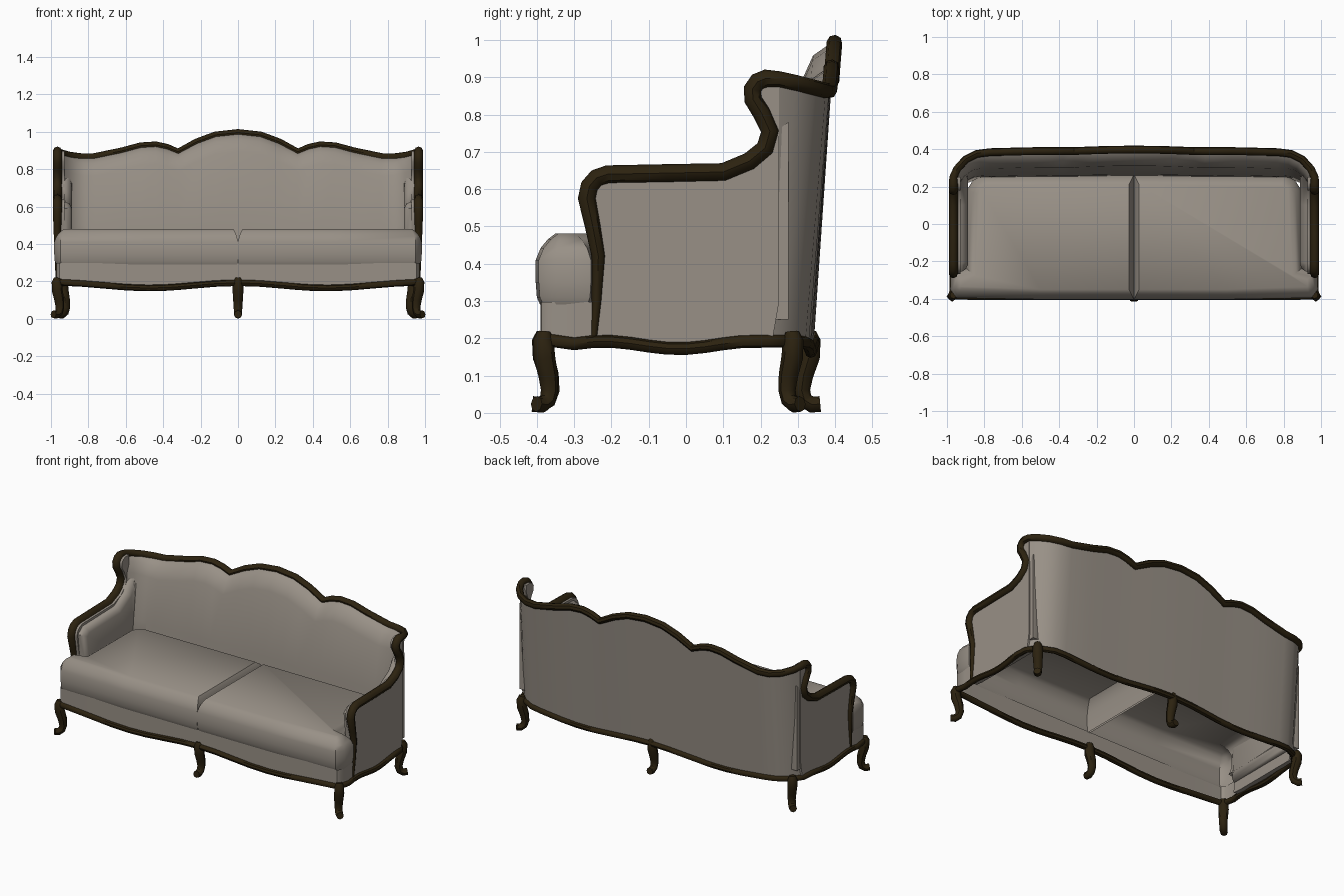
import bpy, bmesh
from math import cos, pi, radians, hypot
from mathutils import Vector

cube = bpy.data.objects.get("Cube")
if cube:
    bpy.data.objects.remove(cube, do_unlink=True)


def material(name, rgb):
    m = bpy.data.materials.new(name)
    m.use_nodes = True
    m.diffuse_color = (*rgb, 1)
    m.node_tree.nodes["Principled BSDF"].inputs["Base Color"].default_value = (*rgb, 1)
    return m


FABRIC = material("taupe fabric", (0.315, 0.28, 0.24))
WOOD = material("dark wood", (0.025, 0.016, 0.005))
parts = []


def add(name, data, mat):
    obj = bpy.data.objects.new(name, data)
    bpy.context.collection.objects.link(obj)
    data.materials.append(mat)
    parts.append(obj)


def loft(name, sections, closed=True, first_cap=True):
    """Skin a list of equal-length fabric sections; closed ones are capped."""
    bm = bmesh.new()
    rows = [[bm.verts.new(p) for p in s] for s in sections]
    n = len(rows[0])
    for a, b in zip(rows, rows[1:]):
        for i in range(n if closed else n - 1):
            j = (i + 1) % n
            bm.faces.new((a[i], a[j], b[j], b[i]))
    if closed:
        bm.faces.new(rows[-1])
        if first_cap:
            bm.faces.new(rows[0])
    bmesh.ops.recalc_face_normals(bm, faces=bm.faces)
    me = bpy.data.meshes.new(name)
    bm.to_mesh(me)
    bm.free()
    add(name, me, FABRIC)


def tube(name, points, radii, cyclic=False):
    """Round wooden moulding along a path with a radius at each point."""
    cu = bpy.data.curves.new(name, "CURVE")
    cu.dimensions = "3D"
    cu.bevel_depth = 1
    cu.bevel_resolution = 2
    cu.use_fill_caps = True
    sp = cu.splines.new("POLY")
    sp.points.add(len(points) - 1)
    sp.use_cyclic_u = cyclic
    for p, co, r in zip(sp.points, points, radii):
        p.co = (*co, 1)
        p.radius = r
    add(name, cu, WOOD)


def inset(outline, d):
    """Mitred inward offset of a counter-clockwise outline."""
    out = []
    for i, p in enumerate(outline):
        p = Vector(p)
        a = (p - Vector(outline[i - 1])).normalized()
        b = (Vector(outline[(i + 1) % len(outline)]) - p).normalized()
        na, nb = Vector((-a.y, a.x)), Vector((-b.y, b.x))
        out.append(p + (na + nb) * d / (1 + na.dot(nb)))
    return out


def mirror(half):
    """Extend a half path that ends on the centre line to the other side."""
    return half + [(-x, y, z) for x, y, z in reversed(half[:-1])]


def wave(x):
    return 0.178 + 0.014 * cos(2 * pi * x / 0.95)


def side_wave(y):
    return 0.182 - 0.01 * cos(2 * pi * (y + 0.02) / 0.4)


# Arm and wing outline (y, z), then the crest from the wing to the centre
ARM = [(-0.248, 0.19), (-0.24, 0.3), (-0.235, 0.42), (-0.25, 0.5), (-0.266, 0.575),
       (-0.259, 0.608), (-0.24, 0.63), (-0.21, 0.64), (-0.05, 0.643), (0.1, 0.646),
       (0.17, 0.675), (0.212, 0.71), (0.225, 0.755), (0.202, 0.805), (0.18, 0.84),
       (0.178, 0.868), (0.192, 0.888), (0.215, 0.897)]
CREST = [(0.966, 0.25, 0.895), (0.945, 0.295, 0.885), (0.9, 0.345, 0.872),
         (0.84, 0.375, 0.864), (0.77, 0.384, 0.864), (0.62, 0.388, 0.895),
         (0.52, 0.39, 0.922), (0.44, 0.39, 0.927), (0.38, 0.39, 0.914),
         (0.32, 0.39, 0.89), (0.22, 0.394, 0.943), (0.12, 0.397, 0.98),
         (0, 0.398, 0.993)]
FOOT = [(x, y - min(0.055, 0.03 + 0.015 * i), wave(x))
        for i, (x, y, z) in enumerate(CREST)]

# Padded backrest, one vertical section per crest point
crest, foot = mirror(CREST), mirror(FOOT)
last = len(crest) - 1
sections = []
for i, (top, low) in enumerate(zip(crest, foot)):
    t, b = Vector(top), Vector(low)
    along = Vector(crest[min(i + 1, last)]) - Vector(crest[max(i - 1, 0)])
    inward = Vector((-along.y, along.x, 0)) / hypot(along.x, along.y)
    pad = min(1, 0.5 + 0.14 * min(i, last - i))
    section = [b, t]
    for z, depth in ((t.z - 0.005, 0.015), (t.z - 0.035, 0.055), (t.z - 0.1, 0.08),
                     (0.5, 0.1), (0.27, 0.1)):
        section.append(b.lerp(t, (z - b.z) / (t.z - b.z)) + inward * depth * pad)
    sections.append(section)
loft("backrest", sections)

# Carved rail running up both arms and over the crest
rail = mirror([(0.966, y, z) for y, z in ARM] + CREST)
half_r = [0.008, 0.013, 0.018, 0.021] + [0.024] * (len(ARM) - 4) + [0.021] * len(CREST)
tube("top_rail", rail, half_r + half_r[-2::-1])

# Arms, wings and seat cushions on each side; the cushions are open underneath
PANEL = ARM + [(0.25, 0.895), (0.25, 0.3), (0.23, 0.185), (-0.2, 0.185)]
ARM_PAD = [(-0.24, 0.25), (0.275, 0.25), (0.275, 0.78), (0.235, 0.75), (0.19, 0.685),
           (0.1, 0.632), (-0.21, 0.625), (-0.255, 0.59), (-0.235, 0.42)]
CUSHION = [(0, -0.403), (0.5, -0.403), (0.95, -0.395), (0.983, -0.35), (0.978, -0.255),
           (0.9, -0.235), (0.895, 0.18), (0.86, 0.235), (0.8, 0.262), (0, 0.265)]
PUFF = [(0.29, 0.012), (0.31, 0.003), (0.35, 0), (0.41, 0), (0.442, 0.013),
        (0.466, 0.033), (0.481, 0.053)]
for side, s in (("left", 1), ("right", -1)):
    loft(side + "_side_panel", [[(s * x, y, z) for y, z in PANEL] for x in (0.967, 0.928)])
    loft(side + "_arm_pad", [[(s * x, y, z) for y, z in inset(ARM_PAD, d)]
                             for x, d in ((0.96, 0), (0.92, 0), (0.9, 0.012), (0.888, 0.034))])
    # The seam edge is rounded half as much as the outer edges
    loft(side + "_cushion", [[(s * (x if x > 0.1 else x / 2), y, z)
                              for x, y in inset(CUSHION, d)] for z, d in PUFF],
         first_cap=False)

# Upholstered seat front with a scalloped lower edge
front = [(i * 0.12, -0.39, wave(i * 0.12)) for i in range(8)]
front += [(0.955, -0.387, 0.195), (0.97, -0.368, 0.195)]
returns = front + [(0.97, -0.3, side_wave(-0.3)), (0.97, -0.24, side_wave(-0.24))]
skirt = mirror(returns[::-1])
loft("seat_front", [skirt, [(x, y, 0.297) for x, y, z in skirt]], closed=False)

# Wavy wooden apron around the whole base
sides = [(0.97, -0.3 + 0.05 * i, side_wave(-0.3 + 0.05 * i)) for i in range(10)]
half = front + sides + FOOT
apron = half + [(-x, y, z) for x, y, z in reversed(half[1:-1])]
tube("apron", apron, [0.017] * len(apron), cyclic=True)

# Curved legs: outward offset, height, radius
LEG = [(0, 0.218, 0.018), (0.003, 0.195, 0.028), (0, 0.15, 0.029), (-0.015, 0.1, 0.026),
       (-0.02, 0.06, 0.023), (-0.012, 0.034, 0.022), (0.008, 0.022, 0.022),
       (0.03, 0.024, 0.021)]
places = [("front_centre_leg", 0, -0.382, 0, -1), ("back_centre_leg", 0, 0.33, 0, 1)]
for side, s in (("left", 1), ("right", -1)):
    places.append(("front_" + side + "_leg", s * 0.966, -0.38, s * 0.7, -0.7))
    places.append(("back_" + side + "_leg", s * 0.935, 0.285, s * 0.7, 0.7))
for name, x, y, dx, dy in places:
    tube(name, [(x + dx * o, y + dy * o, z) for o, z, r in LEG], [r for o, z, r in LEG])

# Turn mouldings into meshes and smooth everything
bpy.ops.object.select_all(action="DESELECT")
for obj in parts:
    obj.select_set(True)
bpy.context.view_layer.objects.active = parts[0]
bpy.ops.object.convert(target="MESH")
bpy.ops.object.shade_smooth_by_angle(angle=radians(45))
